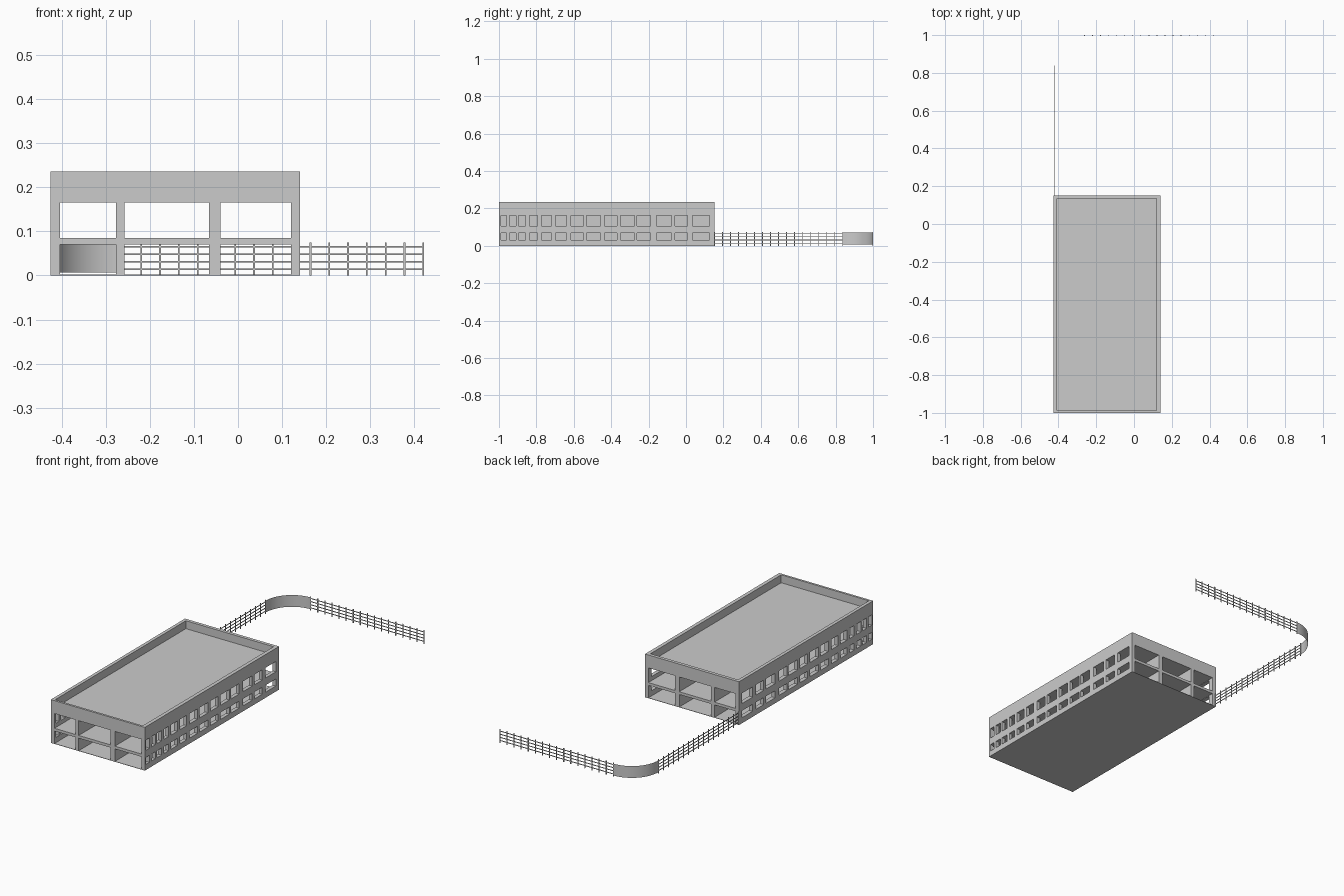
import bpy, bmesh, math

if "Cube" in bpy.data.objects:
    bpy.data.objects.remove(bpy.data.objects["Cube"])

X0, X1, Y0, Y1, H = -0.425, 0.14, -1.0, 0.152, 0.235


def add_boxes(name, boxes):
    """One object made of axis-aligned boxes (x0, x1, y0, y1, z0, z1)."""
    bm = bmesh.new()
    for a, b, c, d, e, f in boxes:
        vs = bmesh.ops.create_cube(bm, size=1)['verts']
        for v in vs:
            v.co = (b if v.co.x > 0 else a, d if v.co.y > 0 else c, f if v.co.z > 0 else e)
    me = bpy.data.meshes.new(name)
    bm.to_mesh(me)
    bm.free()
    ob = bpy.data.objects.new(name, me)
    bpy.context.collection.objects.link(ob)
    return ob


def cut(ob, boxes):
    cutter = add_boxes(ob.name + "_cutter", boxes)
    cutter.hide_render = True
    cutter.hide_viewport = True
    m = ob.modifiers.new("cut", 'BOOLEAN')
    m.operation = 'DIFFERENCE'
    m.solver = 'EXACT'
    m.object = cutter


# building shell: solid block, hollowed storeys, recessed roof
shell = add_boxes("building_shell", [(X0, X1, Y0, Y1, 0, H)])
bays = [(-0.403, -0.277), (-0.257, -0.066), (-0.04, 0.12)]
storeys = [(0.002, 0.070), (0.085, 0.165)]
cuts = [(X0 + 0.018, X1 - 0.02, Y0 + 0.012, Y1 - 0.018, 0.192, H + 0.1)]
# bays run through from front to back, leaving the partition walls
cuts += [(a, b, Y0 - 0.1, Y1 + 0.1, c, d) for a, b in bays for c, d in storeys]
cut(shell, cuts)

# window rows in both long walls
windows = [(-.988, -.96), (-.943, -.908), (-.895, -.857), (-.837, -.795), (-.773, -.72),
           (-.698, -.64), (-.615, -.548), (-.532, -.457), (-.436, -.37), (-.35, -.275),
           (-.262, -.19), (-.158, -.078), (-.06, .008), (.035, .125)]
win = []
for a, b in windows:
    for c, d in [(0.030, 0.068), (0.107, 0.163)]:
        win.append((0.10, X1 + 0.1, a, b, c, d))
        win.append((X0 - 0.1, -0.39, a, b, c, d))
cut(shell, win)

# fence posts and rails along the two straight runs
FX, FY, R, N = -0.422, 0.998, 0.16, 16
t = 0.002
ys, ye, xs, xe = Y1, FY - R, FX + R, 0.42
posts = []
for i in range(N + 1):
    y = ys + (ye - ys) * i / N
    x = xs + (xe - xs) * i / N
    posts.append((FX - t, FX + t, y - t, y + t, 0, 0.075))
    posts.append((x - t, x + t, FY - t, FY + t, 0, 0.075))
add_boxes("fence_posts", posts)
rails = []
for z in (0.014, 0.031, 0.048, 0.065):
    rails.append((FX - 0.001, FX + 0.001, ys, ye, z - t, z + t))
    rails.append((xs, xe, FY - 0.001, FY + 0.001, z - t, z + t))
add_boxes("fence_rails", rails)

# curved corner panel of the fence
bm = bmesh.new()
prev = None
for i in range(25):
    a = math.pi - math.pi / 2 * i / 24
    x, y = xs + R * math.cos(a), ye + R * math.sin(a)
    pair = [bm.verts.new((x, y, z)) for z in (0.006, 0.070)]
    if prev:
        bm.faces.new((prev[0], prev[1], pair[1], pair[0])).smooth = True
    prev = pair
me = bpy.data.meshes.new("fence_corner_panel")
bm.to_mesh(me)
bm.free()
bpy.context.collection.objects.link(bpy.data.objects.new("fence_corner_panel", me))
